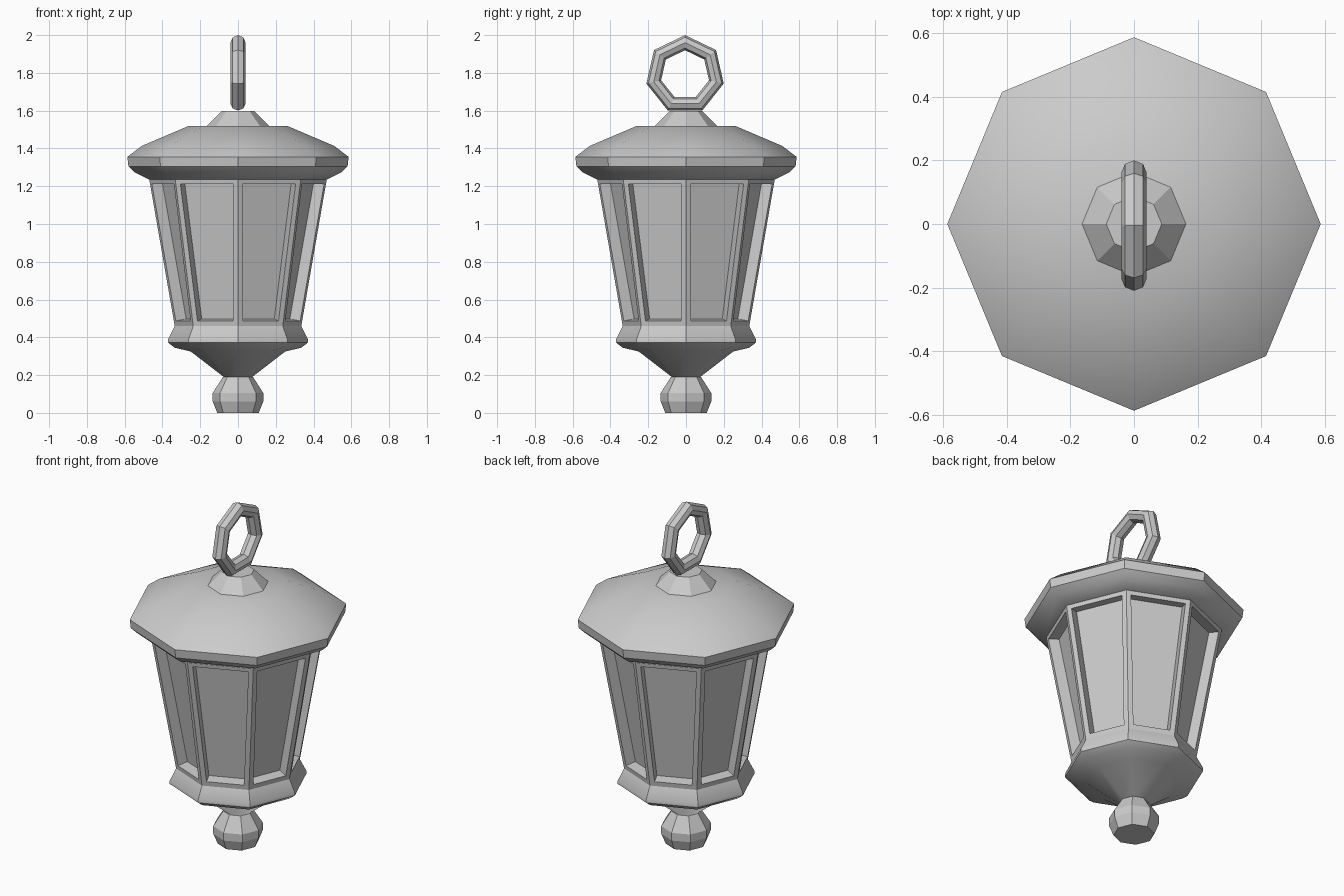
import bpy, bmesh, math

if "Cube" in bpy.data.objects:
    bpy.data.objects.remove(bpy.data.objects["Cube"])

SIDES = 8


def lathe(name, profile, panels=False):
    """Closed octagonal solid from (radius, z) points listed bottom to top."""
    bm = bmesh.new()
    rings = []
    for r, z in profile:
        rings.append([bm.verts.new((r * math.cos(math.tau * i / SIDES),
                                    r * math.sin(math.tau * i / SIDES), z))
                      for i in range(SIDES)])
    walls = []
    for a, b in zip(rings, rings[1:]):
        for i in range(SIDES):
            j = (i + 1) % SIDES
            walls.append(bm.faces.new((a[i], a[j], b[j], b[i])))
    bm.faces.new(rings[0][::-1])
    bm.faces.new(rings[-1])
    bm.normal_update()
    if panels:
        # frame each wall, then sink the pane
        bmesh.ops.inset_individual(bm, faces=walls, thickness=0.038)
        bm.normal_update()
        for f in walls:
            push = f.normal * -0.06
            pane = bmesh.ops.extrude_discrete_faces(bm, faces=[f])["faces"][0]
            bmesh.ops.translate(bm, verts=pane.verts, vec=push)
    bmesh.ops.recalc_face_normals(bm, faces=bm.faces)
    mesh = bpy.data.meshes.new(name)
    bm.to_mesh(mesh)
    bm.free()
    obj = bpy.data.objects.new(name, mesh)
    bpy.context.collection.objects.link(obj)
    return obj


def smooth(obj, degrees):
    bpy.ops.object.select_all(action='DESELECT')
    obj.select_set(True)
    bpy.context.view_layer.objects.active = obj
    bpy.ops.object.shade_smooth_by_angle(angle=math.radians(degrees))


# Bottom knob
lathe("bottom_knob", [(0.11, 0), (0.134, 0.06), (0.134, 0.105), (0.08, 0.19)])

# Tapered base and collar
base = lathe("base", [(0.075, 0.19), (0.25, 0.325), (0.335, 0.345),
                      (0.37, 0.372), (0.37, 0.39), (0.335, 0.46)])
smooth(base, 40)

# Glazed body with recessed panes
lathe("lantern_body", [(0.335, 0.46), (0.47, 1.237)], panels=True)

# Roof with rounded rim
roof = lathe("roof", [(0.47, 1.235), (0.545, 1.272), (0.58, 1.305),
                      (0.586, 1.355), (0.51, 1.413), (0.26, 1.52)])
smooth(roof, 35)

# Cap under the ring
lathe("roof_cap", [(0.163, 1.52), (0.087, 1.597)])

# Hanging ring, seven-sided, upright in the y-z plane
bpy.ops.mesh.primitive_torus_add(major_segments=7, minor_segments=8,
                                 major_radius=0.17, minor_radius=0.04,
                                 location=(0, -0.005, 1.79),
                                 rotation=(0, -math.pi / 2, 0))
bpy.context.object.name = "hanging_ring"
for p in bpy.context.object.data.polygons:
    p.use_smooth = False
